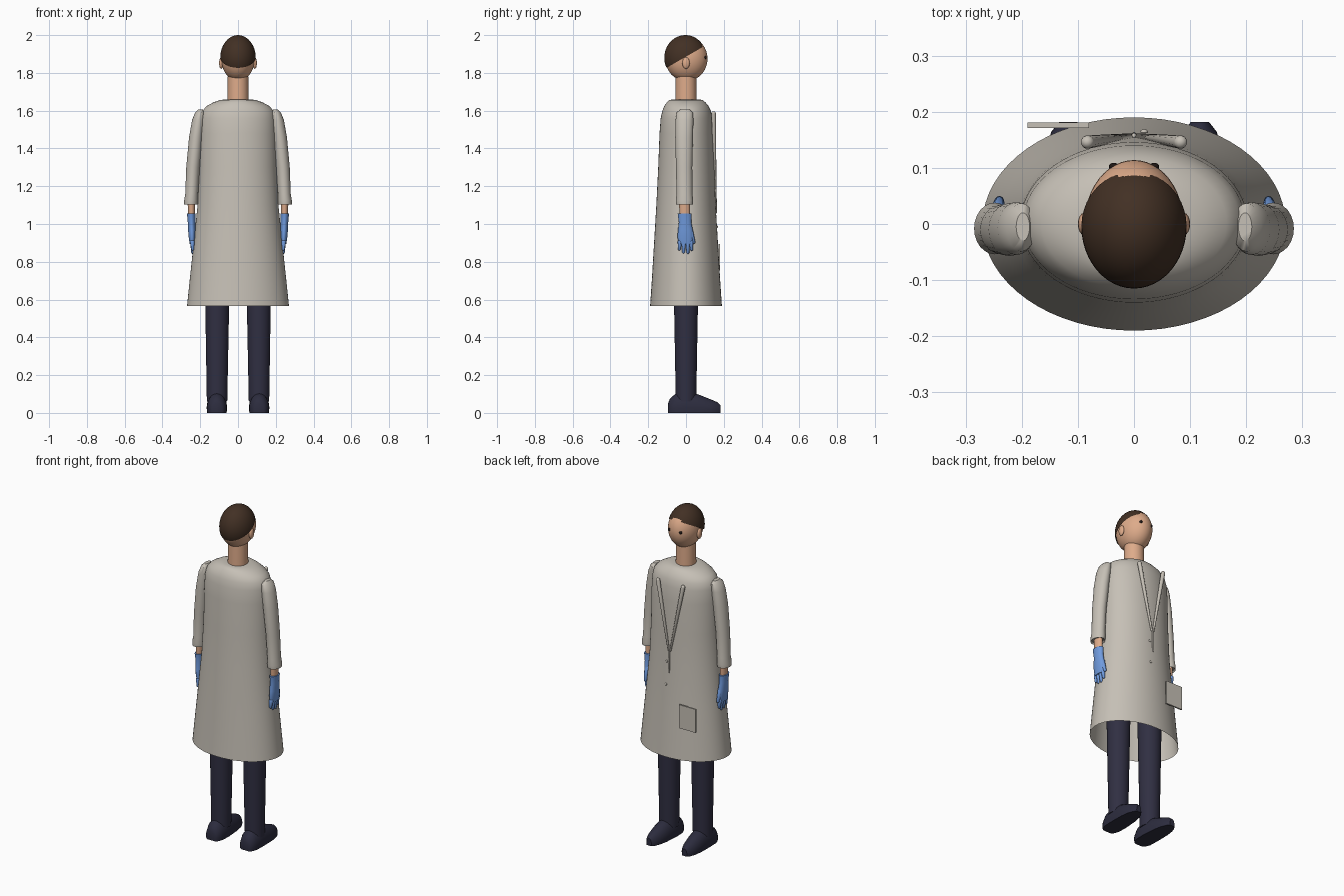
import bpy, bmesh, math
from mathutils import Vector

if "Cube" in bpy.data.objects:
    bpy.data.objects.remove(bpy.data.objects["Cube"])


def material(name, rgb):
    m = bpy.data.materials.new(name)
    lin = [(c / 255 / 12.92) if c < 10 else ((c / 255 + 0.055) / 1.055) ** 2.4 for c in rgb]
    m.diffuse_color = (*lin, 1)
    m.use_nodes = True
    m.node_tree.nodes["Principled BSDF"].inputs["Base Color"].default_value = m.diffuse_color
    return m


COAT = material("coat_grey", (198, 192, 182))
SKIN = material("skin", (222, 171, 138))
HAIR = material("hair_brown", (66, 48, 36))
NAVY = material("trouser_navy", (48, 47, 66))
SHOE = material("shoe_navy", (44, 44, 62))
GLOVE = material("glove_blue", (112, 155, 222))
EYE = material("eye_dark", (30, 22, 20))


def finish(name, bm, mat, angle=40):
    bmesh.ops.recalc_face_normals(bm, faces=bm.faces)
    me = bpy.data.meshes.new(name)
    bm.to_mesh(me)
    bm.free()
    me.materials.append(mat)
    ob = bpy.data.objects.new(name, me)
    bpy.context.collection.objects.link(ob)
    bpy.context.view_layer.objects.active = ob
    ob.select_set(True)
    bpy.ops.object.shade_smooth_by_angle(angle=math.radians(angle))
    ob.select_set(False)
    return ob


def loft(name, rings, mat, n=32, start=True, end=True, angle=40):
    """Skin horizontal ellipses given as (x, y, z, radius_x, radius_y)."""
    bm = bmesh.new()
    loops = []
    for x, y, z, a, b in rings:
        loops.append([bm.verts.new((x + a * math.cos(2 * math.pi * i / n),
                                    y + b * math.sin(2 * math.pi * i / n), z)) for i in range(n)])
    for p, q in zip(loops, loops[1:]):
        for i in range(n):
            j = (i + 1) % n
            bm.faces.new((p[i], p[j], q[j], q[i]))
    if start:
        bm.faces.new(loops[0])
    if end:
        bm.faces.new(loops[-1])
    return finish(name, bm, mat, angle)


def ellipsoid(name, centre, radii, mat, seg=32, cut=None):
    bm = bmesh.new()
    bmesh.ops.create_uvsphere(bm, u_segments=seg, v_segments=seg // 2, radius=1)
    for v in bm.verts:
        v.co = Vector([c + r * p for c, r, p in zip(centre, radii, v.co)])
    if cut:
        bmesh.ops.bisect_plane(bm, geom=bm.verts[:] + bm.edges[:] + bm.faces[:],
                               plane_co=cut[0], plane_no=cut[1], clear_inner=True)
    return finish(name, bm, mat)


def rod(name, a, b, r1, r2, mat, n=12):
    """Tapered rod with rounded ends between two points."""
    a, b = Vector(a), Vector(b)
    rot = (b - a).to_track_quat('Z', 'Y').to_matrix()
    length = (b - a).length
    bm = bmesh.new()
    bmesh.ops.create_uvsphere(bm, u_segments=n, v_segments=8, radius=1)
    for v in bm.verts:
        top = v.co.z > 1e-4
        r = r2 if top else r1
        v.co = a + rot @ Vector((v.co.x * r, v.co.y * r, v.co.z * r + (length if top else 0)))
    return finish(name, bm, mat)


# Coat body: open hem, closed at the collar
loft("coat", [(0, 0, 0.565, 0.27, 0.19), (0, 0, 0.70, 0.256, 0.181), (0, 0, 0.85, 0.24, 0.172),
              (0, 0, 1.10, 0.214, 0.157), (0, 0.002, 1.30, 0.204, 0.149), (0, 0.003, 1.48, 0.202, 0.143),
              (0, 0.003, 1.56, 0.198, 0.137), (0, 0.003, 1.60, 0.188, 0.128), (0, 0.002, 1.625, 0.165, 0.117),
              (0, 0.001, 1.645, 0.128, 0.101), (0, 0, 1.656, 0.095, 0.088), (0, 0, 1.66, 0.065, 0.07)],
     COAT, n=64, start=False)

# Coat front: lapels, closing seam, buttons and a pocket
for s in (-1, 1):
    rod("lapel", (s * 0.083, 0.146, 1.585), (s * 0.006, 0.156, 1.19), 0.012, 0.006, COAT)
rod("front_seam", (0, 0.157, 1.20), (0, 0.160, 1.06), 0.005, 0.004, COAT)
for z, y in ((1.12, 0.156), (0.985, 0.164)):
    ellipsoid("button", (0.018, y, z), (0.007, 0.005, 0.007), COAT, 12)
bm = bmesh.new()
bmesh.ops.create_cube(bm, size=1)
for v in bm.verts:
    v.co = Vector((-0.135 + v.co.x * 0.11, 0.176 + v.co.y * 0.009, 0.825 + v.co.z * 0.14))
finish("pocket", bm, COAT)

# Neck and head
loft("neck", [(0, 0, 1.64, 0.056, 0.056), (0, 0, 1.80, 0.054, 0.054)], SKIN)
ellipsoid("head", (0, 0.002, 1.875), (0.088, 0.112, 0.118), SKIN, 48)
ellipsoid("hair", (0, -0.003, 1.88), (0.094, 0.112, 0.12), HAIR, 48,
          cut=((0, 0, 1.886), (0, -0.5, 0.87)))
for s in (-1, 1):
    ellipsoid("ear", (s * 0.089, 0, 1.852), (0.011, 0.02, 0.031), SKIN, 16)
    ellipsoid("eye", (s * 0.036, 0.102, 1.882), (0.009, 0.007, 0.009), EYE, 16)

for s in (-1, 1):
    # Sleeve with a slightly flared cuff
    loft("sleeve", [(s * 0.249, -0.008, 1.112, 0.028, 0.036), (s * 0.249, -0.008, 1.104, 0.036, 0.044),
                    (s * 0.248, -0.008, 1.125, 0.037, 0.046), (s * 0.245, -0.008, 1.16, 0.034, 0.042),
                    (s * 0.238, -0.010, 1.30, 0.036, 0.043), (s * 0.222, -0.010, 1.46, 0.037, 0.047),
                    (s * 0.209, -0.008, 1.55, 0.034, 0.047), (s * 0.201, -0.006, 1.59, 0.026, 0.043),
                    (s * 0.198, -0.005, 1.606, 0.012, 0.025)], COAT, n=24)
    loft("wrist", [(s * 0.246, -0.006, 1.03, 0.018, 0.027), (s * 0.247, -0.008, 1.13, 0.020, 0.030)], SKIN, n=20)
    # Glove: cuff and palm, four fingers and a thumb
    loft("glove", [(s * 0.242, -0.002, 0.895, 0.014, 0.036), (s * 0.243, -0.003, 0.93, 0.018, 0.042),
                   (s * 0.244, -0.003, 0.965, 0.020, 0.040), (s * 0.246, -0.005, 1.01, 0.020, 0.033),
                   (s * 0.248, -0.007, 1.055, 0.022, 0.037)], GLOVE, n=20)
    for y, tip in ((-0.032, 0.868), (-0.012, 0.852), (0.009, 0.850), (0.027, 0.866)):
        rod("finger", (s * 0.242, y, 0.905), (s * 0.240, y * 1.1, tip), 0.012, 0.008, GLOVE, 10)
    rod("thumb", (s * 0.243, 0.022, 0.97), (s * 0.240, 0.041, 0.905), 0.014, 0.009, GLOVE, 10)
    # Trouser leg
    loft("trouser_leg", [(s * 0.111, 0, 0.06, 0.054, 0.054), (s * 0.110, 0, 0.62, 0.064, 0.064),
                         (s * 0.109, 0, 0.75, 0.066, 0.066)], NAVY)
    # Shoe: arched sections from heel to toe on a flat sole
    bm = bmesh.new()
    loops = []
    for y, w, h in ((-0.095, 0.026, 0.05), (-0.085, 0.04, 0.075), (-0.055, 0.052, 0.102), (0, 0.054, 0.108),
                    (0.05, 0.052, 0.103), (0.09, 0.050, 0.088), (0.135, 0.042, 0.07),
                    (0.165, 0.030, 0.057), (0.182, 0.016, 0.042)):
        cx = s * (0.112 + 0.03 * max(y, 0))
        arc = [(w * math.cos(math.pi * i / 12), h * (0.25 + 0.75 * math.sin(math.pi * i / 12))) for i in range(13)]
        loops.append([bm.verts.new((cx + px, y, pz)) for px, pz in [(w * 0.96, 0)] + arc + [(-w * 0.96, 0)]])
    for p, q in zip(loops, loops[1:]):
        for i in range(len(p)):
            j = (i + 1) % len(p)
            bm.faces.new((p[i], p[j], q[j], q[i]))
    bm.faces.new(loops[0])
    bm.faces.new(loops[-1])
    finish("shoe", bm, SHOE)
